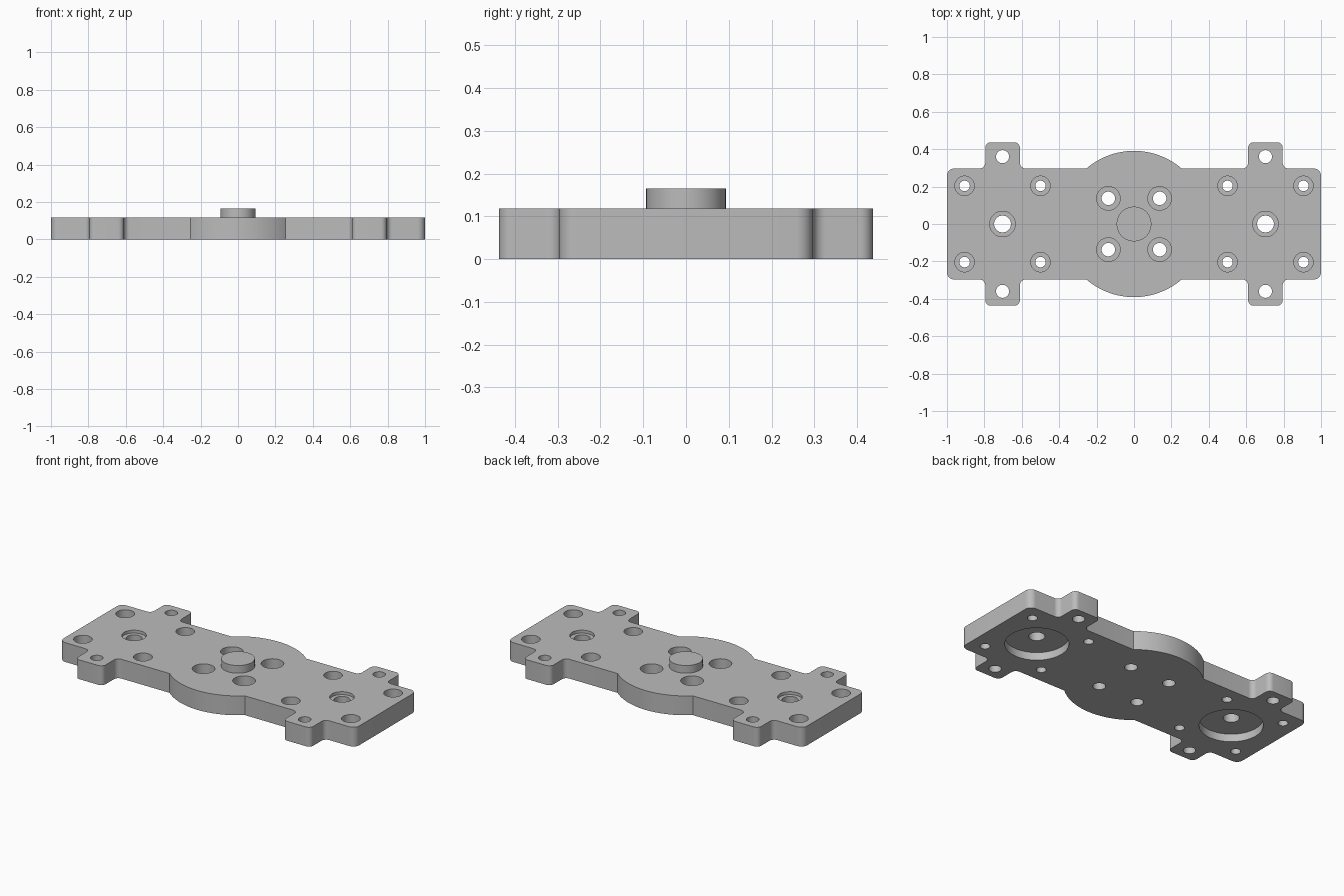
import bpy, bmesh, math
from mathutils import Vector

cube = bpy.data.objects.get("Cube")
if cube:
    bpy.data.objects.remove(cube)

TOP = 0.118      # plate thickness
HALF = 0.297     # half width of the plate body
LOBE = 0.391     # radius of the round middle

grey = bpy.data.materials.new("machined grey")
grey.use_nodes = True
colour = (0.5, 0.5, 0.5, 1)
grey.diffuse_color = colour
grey.node_tree.nodes["Principled BSDF"].inputs["Base Color"].default_value = colour


def make_object(name, bm):
    bmesh.ops.recalc_face_normals(bm, faces=bm.faces)
    mesh = bpy.data.meshes.new(name)
    bm.to_mesh(mesh)
    bm.free()
    mesh.materials.append(grey)
    obj = bpy.data.objects.new(name, mesh)
    bpy.context.collection.objects.link(obj)
    return obj


def smooth(obj):
    bpy.ops.object.select_all(action="DESELECT")
    obj.select_set(True)
    bpy.context.view_layer.objects.active = obj
    bpy.ops.object.shade_smooth_by_angle(angle=math.radians(30))


def fillet(before, corner, after, r, steps=8):
    """Round a right-angled corner, inward or outward."""
    c = Vector(corner)
    u = (Vector(before) - c).normalized()
    v = (Vector(after) - c).normalized()
    centre = c + (u + v) * r
    angles = [math.pi / 2 * i / steps for i in range(steps + 1)]
    return [centre - v * r * math.cos(a) - u * r * math.sin(a) for a in angles]


def lathe(bm, x, y, profile, sides=48):
    """Closed stepped cylinder from (radius, z) pairs, bottom to top."""
    rings = []
    for r, z in profile:
        rings.append([bm.verts.new((x + r * math.cos(2 * math.pi * i / sides),
                                    y + r * math.sin(2 * math.pi * i / sides), z))
                      for i in range(sides)])
    for low, high in zip(rings, rings[1:]):
        for i in range(sides):
            j = (i + 1) % sides
            bm.faces.new((low[i], low[j], high[j], high[i]))
    bm.faces.new(rings[0][::-1])
    bm.faces.new(rings[-1])


# Plate outline: one quarter with rounded ear and lobe, then mirrored
lobe_x = math.sqrt(LOBE ** 2 - HALF ** 2)
corners = [(1, 0), (1, HALF), (0.795, HALF), (0.795, 0.437),
           (0.61, 0.437), (0.61, HALF), (lobe_x, HALF)]
radii = [0.04, 0.03, 0.03, 0.03, 0.03]
quarter = []
for i, r in enumerate(radii):
    quarter += fillet(corners[i], corners[i + 1], corners[i + 2], r)
start = math.atan2(HALF, lobe_x)
for i in range(17):
    a = start + (math.pi / 2 - start) * i / 16
    quarter.append(Vector((LOBE * math.cos(a), LOBE * math.sin(a))))
half = quarter + [Vector((-p.x, p.y)) for p in quarter[-2::-1]]
outline = half + [-p for p in half]

bm = bmesh.new()
base = bm.faces.new([bm.verts.new((p.x, p.y, 0)) for p in outline])
side = bmesh.ops.extrude_face_region(bm, geom=[base])
bmesh.ops.translate(bm, vec=(0, 0, TOP),
                    verts=[v for v in side["geom"] if isinstance(v, bmesh.types.BMVert)])
plate = make_object("base_plate", bm)


# Holes: plain, counterbored, and main holes with a wide pocket beneath
def stepped(hole, bore, depth):
    z = TOP - depth
    return [(hole, -0.05), (hole, z), (bore, z), (bore, 0.2)]


plain = [(0.035, -0.05), (0.035, 0.2)]
main = [(0.178, -0.05), (0.178, 0.048)] + stepped(0.045, 0.068, 0.018)[0:]
main[2] = (0.045, 0.048)

bm = bmesh.new()
for sx in (-1, 1):
    lathe(bm, sx * 0.703, 0, main, 64)
    for sy in (-1, 1):
        lathe(bm, sx * 0.703, sy * 0.36, plain)
        lathe(bm, sx * 0.137, sy * 0.137, stepped(0.036, 0.063, 0.075))
        for x in (0.5, 0.906):
            lathe(bm, sx * x, sy * 0.204, stepped(0.028, 0.052, 0.07))
cutter = make_object("hole_cutter", bm)
cutter.hide_render = True

cut = plate.modifiers.new("holes", "BOOLEAN")
cut.operation = "DIFFERENCE"
cut.solver = "EXACT"
cut.object = cutter
bpy.context.view_layer.objects.active = plate
bpy.ops.object.modifier_apply(modifier=cut.name)
bpy.data.objects.remove(cutter)
smooth(plate)

# Round locating boss on the top
bm = bmesh.new()
lathe(bm, 0, 0, [(0.093, TOP - 0.02), (0.093, 0.165)], 64)
smooth(make_object("centre_boss", bm))
